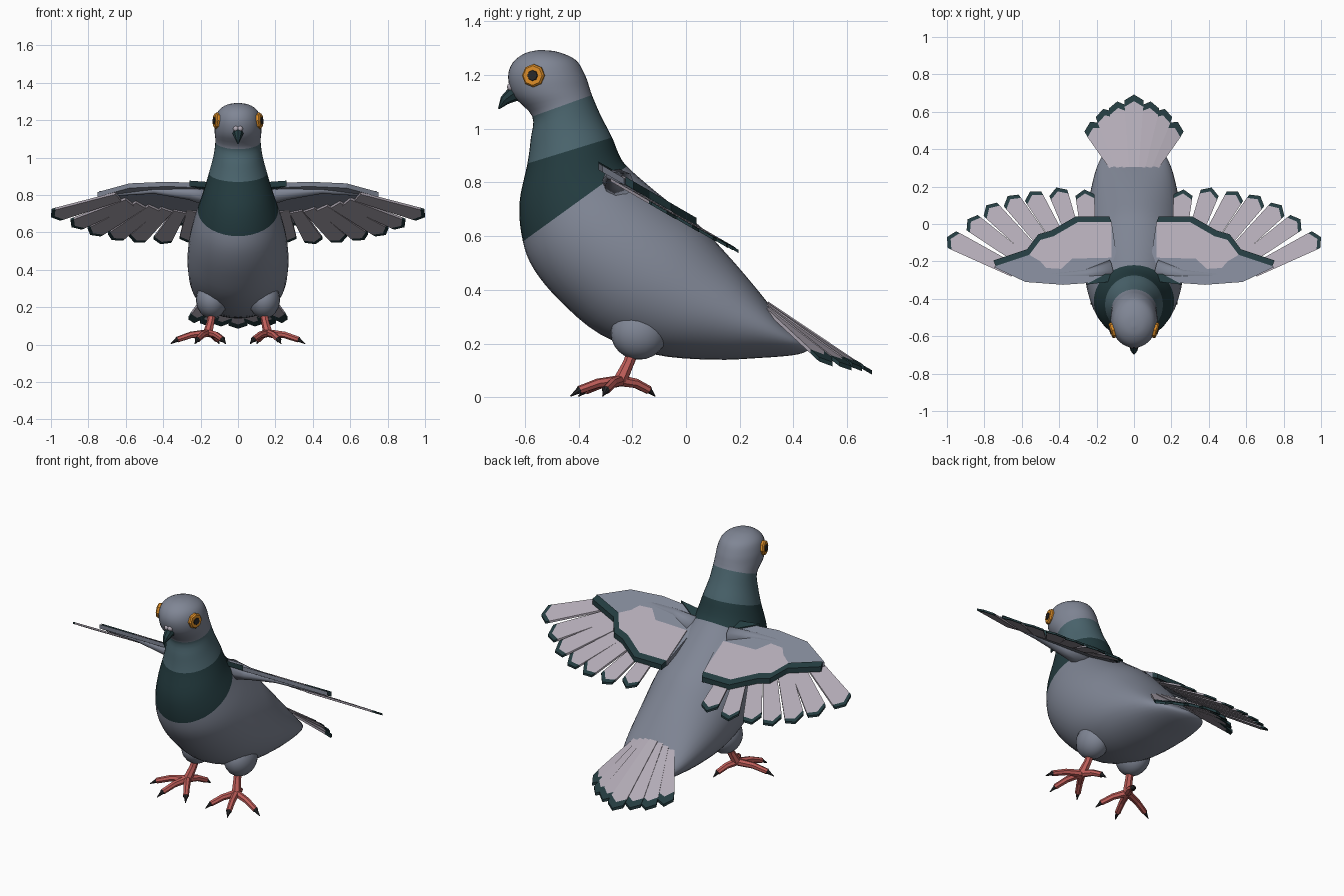
import bpy, bmesh, math
from mathutils import Vector

if "Cube" in bpy.data.objects:
    bpy.data.objects.remove(bpy.data.objects["Cube"])


def material(name, rgb):
    m = bpy.data.materials.new(name)
    m.use_nodes = True
    m.diffuse_color = (*rgb, 1)
    m.node_tree.nodes["Principled BSDF"].inputs["Base Color"].default_value = (*rgb, 1)
    return m


GREY = material("slate grey", (.215, .238, .3))
TEAL = material("neck teal", (.07, .13, .155))
DARK = material("dark green", (.017, .044, .05))
LIGHT = material("pale feather", (.44, .40, .46))
RED = material("leg red", (.52, .11, .1))
ORANGE = material("eye orange", (.7, .26, .02))
BLACK = material("pupil and claw", (.02, .02, .022))


def finish(name, bm, mats, smooth=False):
    bmesh.ops.recalc_face_normals(bm, faces=bm.faces[:])
    me = bpy.data.meshes.new(name)
    bm.to_mesh(me)
    bm.free()
    for m in mats:
        me.materials.append(m)
    for p in me.polygons:
        p.use_smooth = smooth
    ob = bpy.data.objects.new(name, me)
    bpy.context.collection.objects.link(ob)
    return ob


def loft(bm, loops, mat_of=lambda i: 0):
    """Skin a list of closed point loops and cap both ends."""
    rings = [[bm.verts.new(p) for p in loop] for loop in loops]
    n = len(rings[0])
    for i, (a, b) in enumerate(zip(rings, rings[1:])):
        for k in range(n):
            f = bm.faces.new((a[k], a[(k + 1) % n], b[(k + 1) % n], b[k]))
            f.material_index = mat_of(i)
    bm.faces.new(rings[0]).material_index = mat_of(0)
    bm.faces.new(rings[-1]).material_index = mat_of(len(loops) - 2)


def tube(bm, path, radii, sides=7, mat_of=lambda i: 0):
    pts = [Vector(p) for p in path]
    loops = []
    for i, (p, r) in enumerate(zip(pts, radii)):
        d = pts[min(i + 1, len(pts) - 1)] - pts[max(i - 1, 0)]
        q = d.to_track_quat('Z', 'Y')
        loops.append([p + q @ Vector((r * math.cos(a), r * math.sin(a), 0))
                      for a in (math.tau * k / sides for k in range(sides))])
    loft(bm, loops, mat_of)


def plate(bm, outline, height, thick, mat):
    """Flat slab over an (x, y) outline, following a height function."""
    top = [bm.verts.new((x, y, height(x, y))) for x, y in outline]
    low = [bm.verts.new((x, y, height(x, y) - thick)) for x, y in outline]
    n = len(top)
    faces = [bm.faces.new(top), bm.faces.new(low[::-1])]
    faces += [bm.faces.new((top[k], low[k], low[(k + 1) % n], top[(k + 1) % n])) for k in range(n)]
    for f in faces:
        f.material_index = mat


def feather(bm, base, tip, w0, w1, height, thick, band=.035):
    """Tapered vane with a chevron dark tip; materials 0 pale, 1 dark."""
    b, t = Vector(base), Vector(tip)
    d = (t - b).normalized()
    n = Vector((-d.y, d.x))
    e = t - d * .03
    c = e - d * band
    m = t - d * band
    plate(bm, [b - n * w0, c - n * w1, m, c + n * w1, b + n * w0], height, thick, 0)
    plate(bm, [c - n * w1, e - n * w1, t, e + n * w1, c + n * w1, m], height, thick, 1)


# Body, neck and head: front y, z, back y, z, half width of each section
SECTIONS = [
    (-.55, 1.292, -.53, 1.292, .008), (-.60, 1.28, -.475, 1.285, .06),
    (-.645, 1.245, -.41, 1.255, .105), (-.662, 1.19, -.376, 1.2, .123),
    (-.64, 1.12, -.36, 1.155, .125), (-.572, 1.045, -.35, 1.125, .121),
    (-.578, .96, -.318, 1.05, .132), (-.59, .87, -.275, .967, .155),
    (-.62, .72, -.25, .905, .185), (-.607, .58, -.22, .86, .215),
    (-.565, .475, -.13, .78, .245), (-.47, .36, -.03, .70, .265),
    (-.32, .235, .06, .63, .27), (-.12, .16, .15, .535, .258),
    (.1, .14, .22, .455, .235), (.28, .147, .29, .37, .205),
    (.4, .157, .345, .3, .165), (.45, .172, .41, .24, .11),
    (.465, .19, .46, .2, .01)]
STEPS, SIDES = 4, 36


def spline(a, b, c, d, t):
    return [.5 * (2 * q + (r - p) * t + (2 * p - 5 * q + 4 * r - s) * t ** 2
                  + (3 * q - p - 3 * r + s) * t ** 3) for p, q, r, s in zip(a, b, c, d)]


last = len(SECTIONS) - 1
loops = []
for i in range(last * STEPS + 1):
    k = min(i // STEPS, last - 1)
    a, b, c, d = (SECTIONS[min(max(k + j, 0), last)] for j in (-1, 0, 1, 2))
    fy, fz, by, bz, w = spline(a, b, c, d, i / STEPS - k)
    loop = []
    for s in range(SIDES):
        u = math.tau * s / SIDES
        v = (1 - math.cos(u)) / 2
        loop.append((w * math.sin(u), fy + (by - fy) * v, fz + (bz - fz) * v))
    loops.append(loop)
bm = bmesh.new()
loft(bm, loops, lambda i: 1 if 5 <= i // STEPS < 7 else 2 if 7 <= i // STEPS < 9 else 0)
finish("body", bm, [GREY, TEAL, DARK], True)

# Beak
bm = bmesh.new()
tube(bm, [(0, -.6, 1.14), (0, -.645, 1.128), (0, -.675, 1.105), (0, -.697, 1.074)],
     [.034, .029, .019, .003], 8)
finish("beak", bm, [DARK])

# Tail fan, outer feathers drooping
bm = bmesh.new()
TAIL = [(0, .692), (.09, .655), (.165, .615), (.235, .545)]
for k, (x, y) in enumerate(TAIL):
    for s in ((1, -1) if k else (1,)):
        feather(bm, (s * .035 * k, .305), (s * x, y), .026, .05,
                lambda px, py: .358 - .665 * (py - .305) - px * px - .004 * k, .016)
finish("tail_feathers", bm, [LIGHT, DARK])


def wing_z(offset):
    return lambda x, y: .868 + offset - .58 * (y + .32)


PRIMARIES = [((.24, -.1), (.265, .185)), ((.31, -.1), (.415, .195)),
             ((.38, -.12), (.555, .175)), ((.45, -.14), (.675, .15)),
             ((.52, -.17), (.79, .1)), ((.58, -.2), (.89, .025)), ((.64, -.25), (1.0, -.07))]
LEAD = [(.08, -.25), (.24, -.315), (.38, -.325), (.58, -.31), (.75, -.23)]
TRAIL = [(.74, -.225), (.56, -.165), (.5, -.085), (.43, -.065), (.3, .01), (.12, .01)]
PANEL = [(.12, -.18), (.33, -.185), (.39, -.24), (.47, -.235), (.5, -.2), (.56, -.165)] + TRAIL[2:]
SHOULDER = [(.0, -.22), (.12, -.25), (.26, -.325), (.14, -.31), (.0, -.3)]
TOES = [(.23, -.43), (.36, -.31), (.065, -.4), (.1, -.115)]

for s, side in ((1, "left"), (-1, "right")):
    def flip(pts):
        return [(s * x, y) for x, y in pts]

    # Flight feathers
    bm = bmesh.new()
    for k, (base, tip) in enumerate(PRIMARIES):
        b, t = flip((base, tip))
        feather(bm, b, t, .035, .05, wing_z(-.018 - .002 * k), .012, .022)
    finish(side + "_flight_feathers", bm, [LIGHT, DARK])

    # Wing covers: slate base, pale panel, dark trailing band and shoulder patch
    bm = bmesh.new()
    plate(bm, flip(LEAD + TRAIL), wing_z(0), .025, 0)
    plate(bm, flip(PANEL), wing_z(.006), .007, 1)
    for a, b in zip(TRAIL, TRAIL[1:]):
        quad = [a, b, (b[0] + .012, b[1] + .03), (a[0] + .012, a[1] + .03)]
        plate(bm, flip(quad), wing_z(.008), .03, 2)
    plate(bm, flip(SHOULDER), wing_z(.006), .03, 2)
    finish(side + "_wing_covers", bm, [GREY, LIGHT, DARK])

    # Wing arm under the leading edge
    bm = bmesh.new()
    tube(bm, [(s * .12, -.25, .79), (s * .26, -.275, .81), (s * .45, -.28, .825),
              (s * .7, -.235, .8)], [.06, .036, .018, .008], 8)
    finish(side + "_wing_arm", bm, [GREY], True)

    # Thigh
    bm = bmesh.new()
    bmesh.ops.create_uvsphere(bm, u_segments=20, v_segments=12, radius=1)
    bmesh.ops.scale(bm, vec=(.085, .105, .1), verts=bm.verts)
    bmesh.ops.translate(bm, vec=(s * .14, -.175, .24), verts=bm.verts)
    finish(side + "_thigh", bm, [GREY], True)

    # Leg and clawed toes
    bm = bmesh.new()
    heel = Vector((s * .16, -.245, .062))
    tube(bm, [(s * .135, -.185, .2), (s * .145, -.215, .125), heel], [.022, .021, .026])
    for x, y in TOES:
        tip = Vector((s * x, y, .004))
        knuckle = heel.lerp(tip, .45)
        knuckle.z = .052
        nail = heel.lerp(tip, .82)
        nail.z = .027
        tube(bm, [heel, knuckle, nail, nail.lerp(tip, .15), tip],
             [.021, .018, .016, .011, .002], 7, lambda i: 1 if i > 1 else 0)
    finish(side + "_foot", bm, [RED, BLACK])

    # Eye ring and pupil
    out = Vector((s * .96, -.27, .04)).normalized()
    eye = Vector((s * .113, -.567, 1.197))
    for name, r, reach, mat in (("eye", .043, .014, ORANGE), ("pupil", .022, .018, BLACK)):
        bm = bmesh.new()
        tube(bm, [eye - out * .03, eye + out * reach * .5, eye + out * reach],
             [r, r, r * .85], 8)
        finish(side + "_" + name, bm, [mat])

    # Nostril swelling above the beak
    bm = bmesh.new()
    bmesh.ops.create_uvsphere(bm, u_segments=10, v_segments=8, radius=.016)
    bmesh.ops.translate(bm, vec=(s * .011, -.65, 1.155), verts=bm.verts)
    finish(side + "_nostril", bm, [LIGHT], True)
